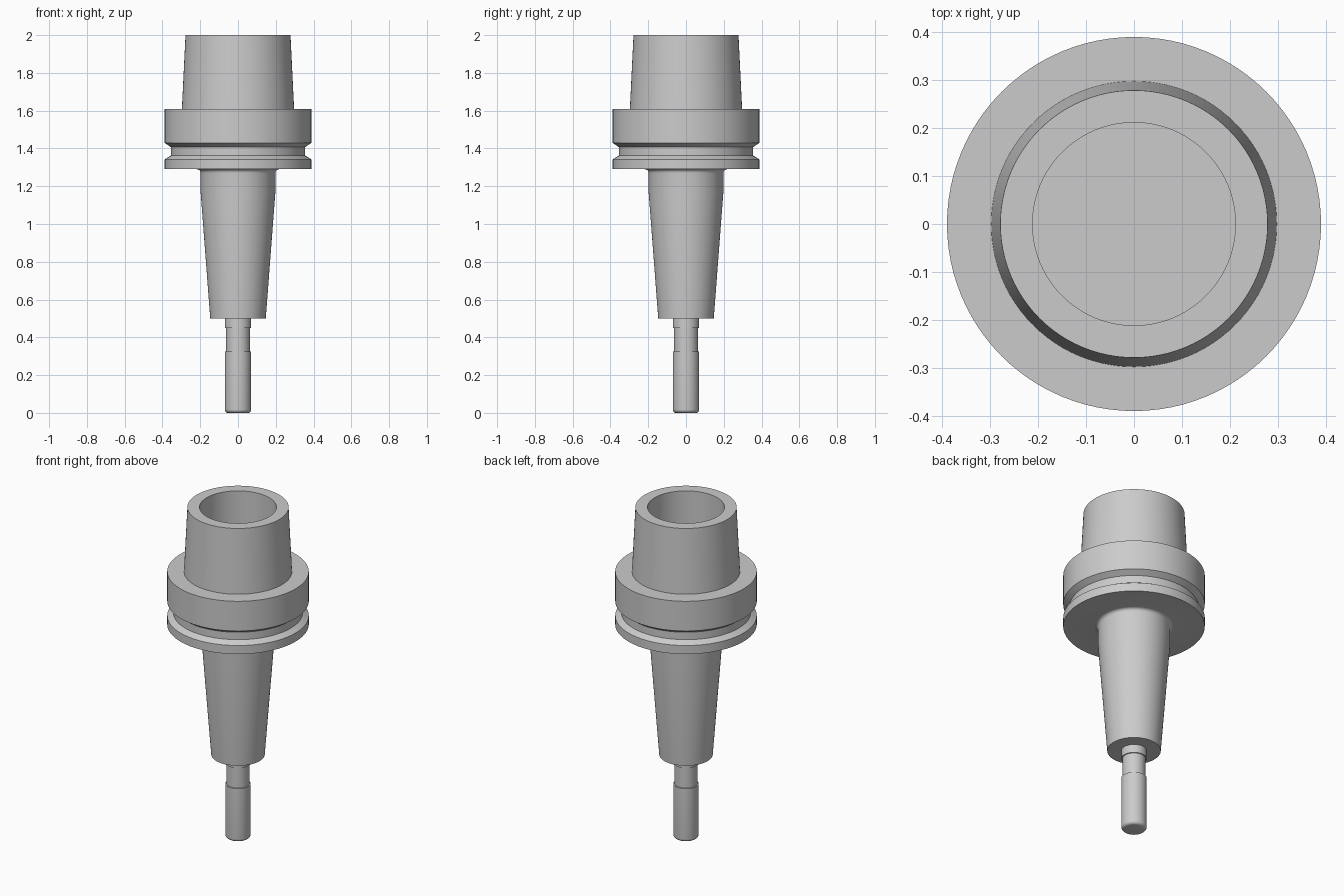
import bpy
import math

SEGMENTS = 96

cube = bpy.data.objects.get("Cube")
if cube:
    bpy.data.objects.remove(cube, do_unlink=True)

steel = bpy.data.materials.new("grey steel")
steel.use_nodes = True
color = (0.6, 0.6, 0.6, 1)
steel.diffuse_color = color
steel.node_tree.nodes["Principled BSDF"].inputs["Base Color"].default_value = color


def arc(cx, cz, radius, start, end, steps=6):
    """Profile points along a rounded corner, angles in degrees."""
    angles = [math.radians(start + (end - start) * i / steps) for i in range(steps + 1)]
    return [(cx + radius * math.cos(a), cz + radius * math.sin(a)) for a in angles]


def lathe(name, profile):
    """Spin (radius, height) points, listed bottom to top on the outside, around z."""
    verts, faces, rings = [], [], []
    for r, z in profile:
        start = len(verts)
        count = 1 if r == 0 else SEGMENTS
        for i in range(count):
            a = math.tau * i / SEGMENTS
            verts.append((r * math.cos(a), r * math.sin(a), z))
        rings.append([start + i % count for i in range(SEGMENTS)])
    for low, high in zip(rings, rings[1:]):
        for i in range(SEGMENTS):
            j = (i + 1) % SEGMENTS
            face = list(dict.fromkeys((low[i], low[j], high[j], high[i])))
            faces.append(face)
    mesh = bpy.data.meshes.new(name)
    mesh.from_pydata(verts, [], faces)
    mesh.materials.append(steel)
    obj = bpy.data.objects.new(name, mesh)
    bpy.context.collection.objects.link(obj)
    bpy.ops.object.select_all(action="DESELECT")
    obj.select_set(True)
    bpy.context.view_layer.objects.active = obj
    bpy.ops.object.shade_smooth_by_angle(angle=math.radians(25))
    return obj


# Cutting tool: rounded tip, relieved neck and shank
lathe("cutting_tool", [(0, 0)] + arc(0.052, 0.018, 0.018, -90, 0) + [
    (0.07, 0.325), (0.063, 0.325), (0.063, 0.45), (0.07, 0.45), (0.07, 0.52), (0, 0.52)])

# Holder: tapered nose, filleted into a grooved flange, hollow taper on top
lathe("tool_holder", [(0, 0.5), (0.147, 0.5), (0.198, 1.17)]
      + arc(0.218, 1.27, 0.02, 180, 90) + [
    (0.389, 1.29), (0.389, 1.342), (0.356, 1.362),
    (0.356, 1.407), (0.389, 1.43), (0.389, 1.61),
    (0.297, 1.61), (0.278, 2.0), (0.211, 2.0),
    (0.211, 1.6), (0, 1.6)])
